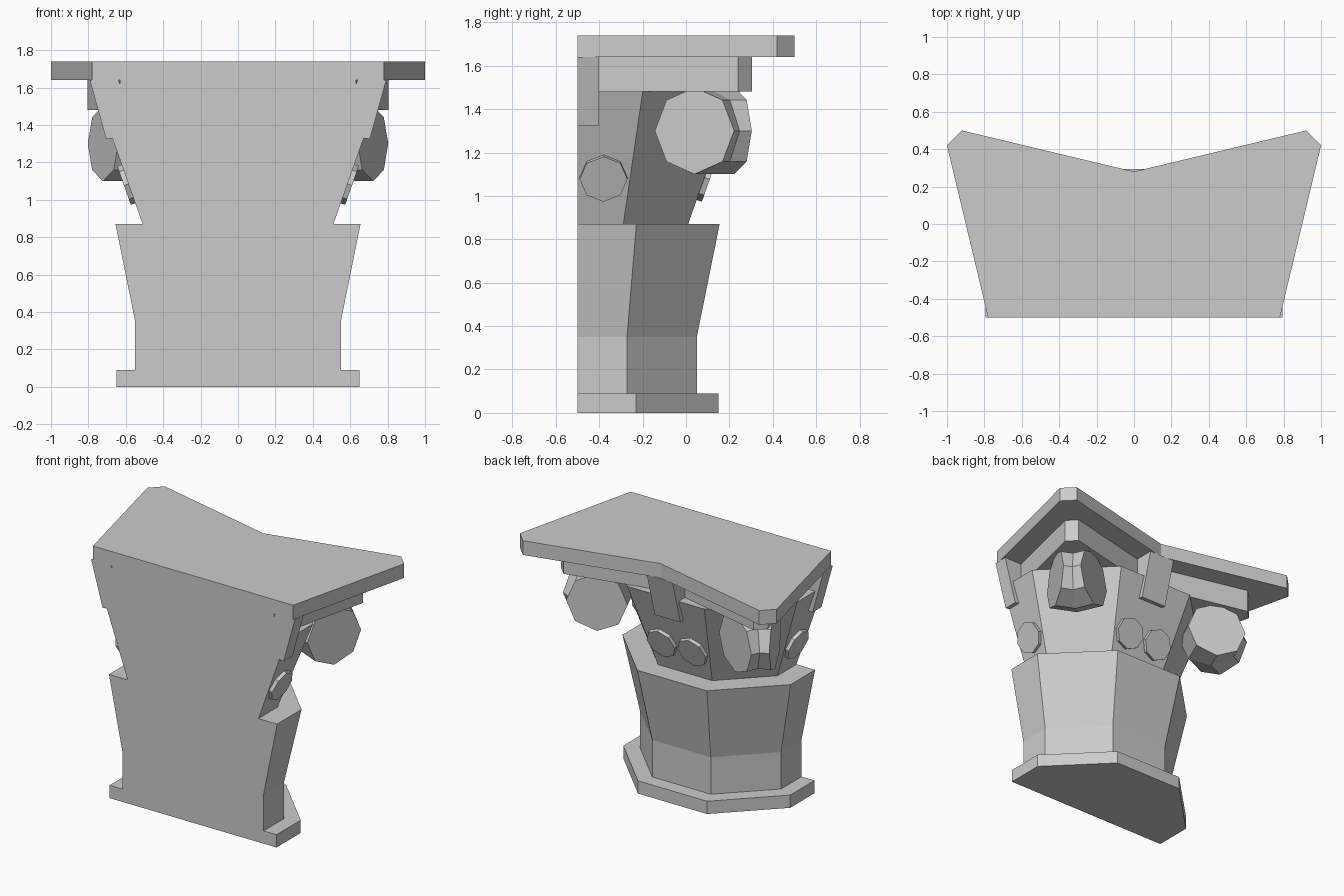
import bpy, bmesh
from math import sin, cos, pi, atan, radians, tan

if "Cube" in bpy.data.objects:
    bpy.data.objects.remove(bpy.data.objects["Cube"])

WALL = -0.5  # y of the flat wall side; shapes are drawn with the wall at y = 0


def loft(name, rings):
    """Join rings of equal point count into a closed flat-shaded solid."""
    bm = bmesh.new()
    rows = [[bm.verts.new((x, y + WALL, z)) for x, y, z in r] for r in rings]
    n = len(rows[0])
    for a, b in zip(rows, rows[1:]):
        for i in range(n):
            j = (i + 1) % n
            bm.faces.new((a[i], a[j], b[j], b[i]))
    bm.faces.new(rows[0])
    bm.faces.new(rows[-1])
    bmesh.ops.recalc_face_normals(bm, faces=bm.faces)
    mesh = bpy.data.meshes.new(name)
    bm.to_mesh(mesh)
    bm.free()
    ob = bpy.data.objects.new(name, mesh)
    bpy.context.collection.objects.link(ob)
    return ob


def half_octagon(a, z):
    k = a * tan(pi / 8)
    half = [(a, 0), (a, k), (k, a)]
    return [(x, y, z) for x, y in half] + [(-x, y, z) for x, y in reversed(half)]


def concave_slab(name, mid, c, d, z0, z1):
    half = [(mid, 0), (c, d), (d, c)]
    pts = half + [(0, mid)] + [(-x, y) for x, y in reversed(half)]
    loft(name, [[(x, y, z) for x, y in pts] for z in (z0, z1)])


# (radial, tangential, z) placed on each visible side of the bell
SIDES = {
    "right": lambda r, t, z: (r, t, z),
    "left": lambda r, t, z: (-r, t, z),
    "back": lambda r, t, z: (t, r, z),
}

# Foot, shaft and flared bell
profile = [(0.65, 0), (0.65, 0.09), (0.55, 0.09), (0.55, 0.35),
           (0.655, 0.87), (0.51, 0.87), (0.725, 1.48)]
loft("column", [half_octagon(a, z) for a, z in profile])

# Stepped concave top slabs
concave_slab("lower_slab", 0.63, 0.805, 0.74, 1.48, 1.64)
concave_slab("upper_slab", 0.78, 1.0, 0.92, 1.64, 1.74)

# Tilted tab in the middle of each side (cut in half at the wall)
tab = [(0.55, 1.345), (0.705, 1.325), (0.793, 1.64), (0.638, 1.64)]
for side, put in SIDES.items():
    t0 = -0.1 if side == "back" else 0
    loft(side + "_tab", [[put(r, t, z) for r, z in tab] for t in (t0, 0.1)])

# Small octagonal studs lying on the bell
lean = atan((0.725 - 0.51) / 0.61)


def stud(name, put, tang):
    rings = []
    for off in (-0.02, 0.025):
        ring = []
        for i in range(8):
            u, v = 0.11 * cos(i * pi / 4), 0.11 * sin(i * pi / 4)
            ring.append(put(0.586 + v * sin(lean) + off * cos(lean), tang + u,
                            1.085 + v * cos(lean) - off * sin(lean)))
        rings.append(ring)
    loft(name, rings)


stud("right_stud", SIDES["right"], 0.12)
stud("left_stud", SIDES["left"], 0.12)
stud("back_stud_right", SIDES["back"], 0.12)
stud("back_stud_left", SIDES["back"], -0.12)

# Corner volutes: two octagonal discs mitred along the diagonal
turn = radians(24)
face = []
for i in range(8):
    u, v = 0.2 * cos(i * pi / 4), 0.2 * sin(i * pi / 4)
    face.append((0.722 + u * sin(turn), 0.539 + u * cos(turn), 1.3 + v))
mitre = []
for x, y, z in face:
    t = (x - y) / (cos(turn) + sin(turn))
    mitre.append((x - t * cos(turn), y + t * sin(turn), z))
other = [(y, x, z) for x, y, z in face]
for name, s in (("right_volute", 1), ("left_volute", -1)):
    loft(name, [[(s * x, y, z) for x, y, z in r] for r in (face, mitre, other)])
